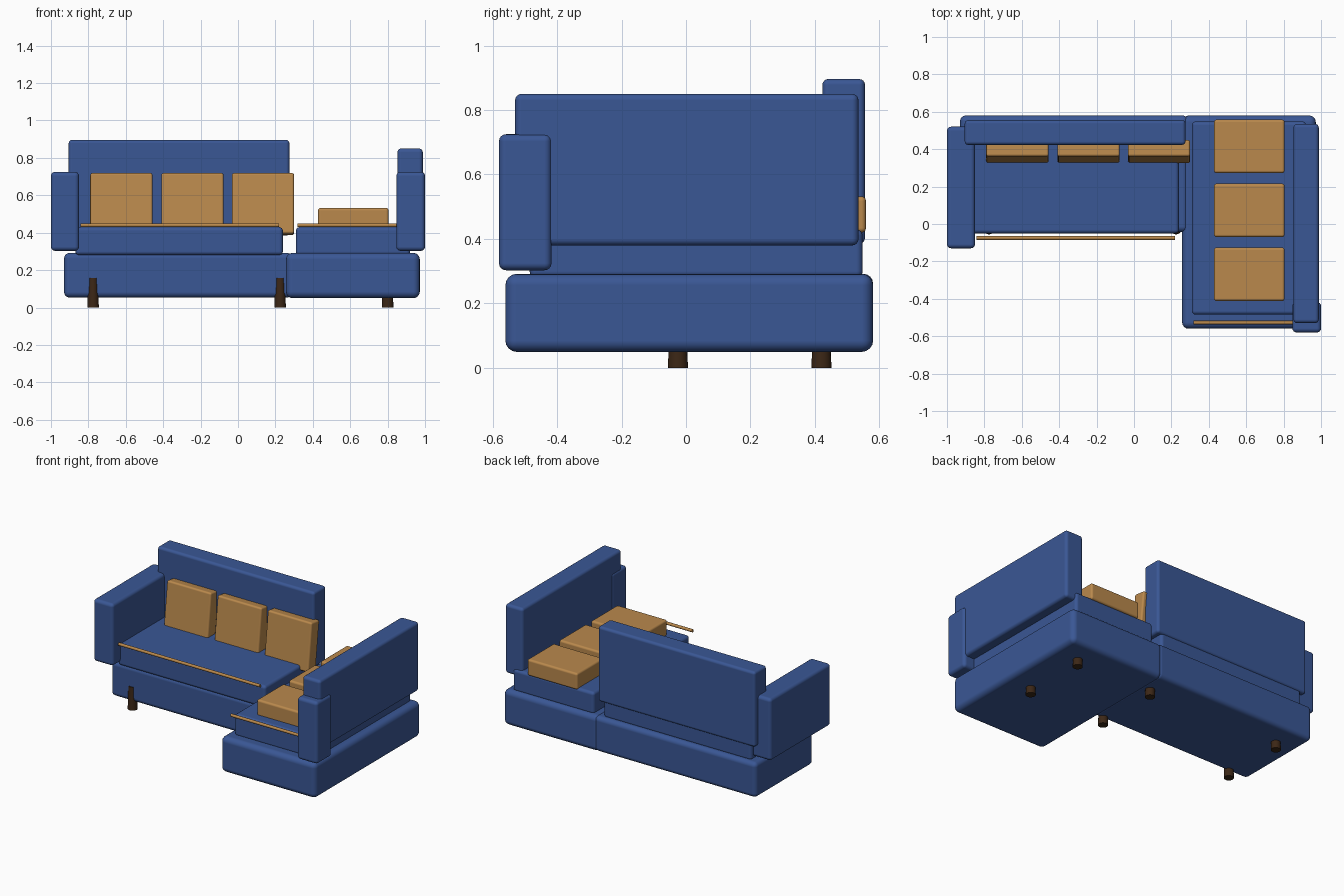
import bpy
import math

if "Cube" in bpy.data.objects:
    bpy.data.objects.remove(bpy.data.objects["Cube"])


def material(name, rgb):
    m = bpy.data.materials.new(name)
    m.diffuse_color = (*rgb, 1)
    m.use_nodes = True
    m.node_tree.nodes["Principled BSDF"].inputs["Base Color"].default_value = m.diffuse_color
    return m


BLUE = material("blue fabric", (0.042, 0.095, 0.30))
TAN = material("tan fabric", (0.49, 0.25, 0.073))
WOOD = material("dark wood", (0.045, 0.020, 0.008))


def finish(ob, name, mat):
    ob.name = name
    ob.data.materials.append(mat)
    bpy.ops.object.shade_smooth_by_angle(angle=math.radians(35))
    return ob


def soft_box(name, x, y, z, mat, bevel, tilt=0.0):
    """Rounded box from (min, max) ranges, optionally leaning back."""
    bpy.ops.mesh.primitive_cube_add(size=1)
    ob = bpy.context.object
    ob.scale = [r[1] - r[0] for r in (x, y, z)]
    bpy.ops.object.transform_apply(location=False, rotation=False, scale=True)
    ob.location = [(r[0] + r[1]) / 2 for r in (x, y, z)]
    ob.rotation_euler.x = tilt
    finish(ob, name, mat)
    mod = ob.modifiers.new("soft edges", 'BEVEL')
    mod.width = bevel
    mod.segments = 4
    mod.harden_normals = True
    return ob


def piping(name, x0, x1, y, z):
    bpy.ops.mesh.primitive_cylinder_add(
        vertices=12, radius=0.01, depth=x1 - x0,
        location=((x0 + x1) / 2, y, z), rotation=(0, math.pi / 2, 0))
    finish(bpy.context.object, name, TAN)


# Plinths of the sofa and the chaise
soft_box("sofa_base", (-0.93, 0.29), (-0.043, 0.58), (0.053, 0.292), BLUE, 0.03)
soft_box("chaise_base", (0.257, 0.972), (-0.56, 0.58), (0.05, 0.292), BLUE, 0.035)

# Seats
soft_box("sofa_seat", (-0.87, 0.24), (-0.05, 0.545), (0.28, 0.43), BLUE, 0.02)
soft_box("chaise_seat", (0.31, 0.92), (-0.485, 0.548), (0.28, 0.43), BLUE, 0.02)

# Backrests
soft_box("sofa_back", (-0.905, 0.275), (0.423, 0.555), (0.385, 0.896), BLUE, 0.018)
soft_box("chaise_back", (0.853, 0.988), (-0.53, 0.535), (0.38, 0.85), BLUE, 0.02)

# Armrests
soft_box("left_arm", (-1.0, -0.85), (-0.13, 0.52), (0.303, 0.725), BLUE, 0.022)
soft_box("right_arm", (0.847, 1.0), (-0.58, -0.417), (0.303, 0.725), BLUE, 0.022)

# Leaning back cushions
for i, x in enumerate((-0.79, -0.41, -0.033)):
    soft_box(f"back_cushion_{i + 1}", (x, x + 0.333), (0.343, 0.431),
             (0.390, 0.716), TAN, 0.012, tilt=-0.12)

# Flat chaise cushions
for i, y in enumerate((-0.412, -0.07, 0.272)):
    soft_box(f"chaise_cushion_{i + 1}", (0.428, 0.805), (y, y + 0.286),
             (0.42, 0.532), TAN, 0.014)

# Piping along the seat fronts
piping("sofa_piping", -0.843, 0.22, -0.075, 0.44)
piping("chaise_piping", 0.318, 0.91, -0.527, 0.44)

# Tapered legs
for i, x in enumerate((-0.775, 0.225, 0.80)):
    for side, y in (("front", -0.025), ("rear", 0.42)):
        bpy.ops.mesh.primitive_cone_add(
            vertices=16, radius1=0.031, radius2=0.026, depth=0.157,
            location=(x, y, 0.0785))
        finish(bpy.context.object, f"{side}_leg_{i + 1}", WOOD)
